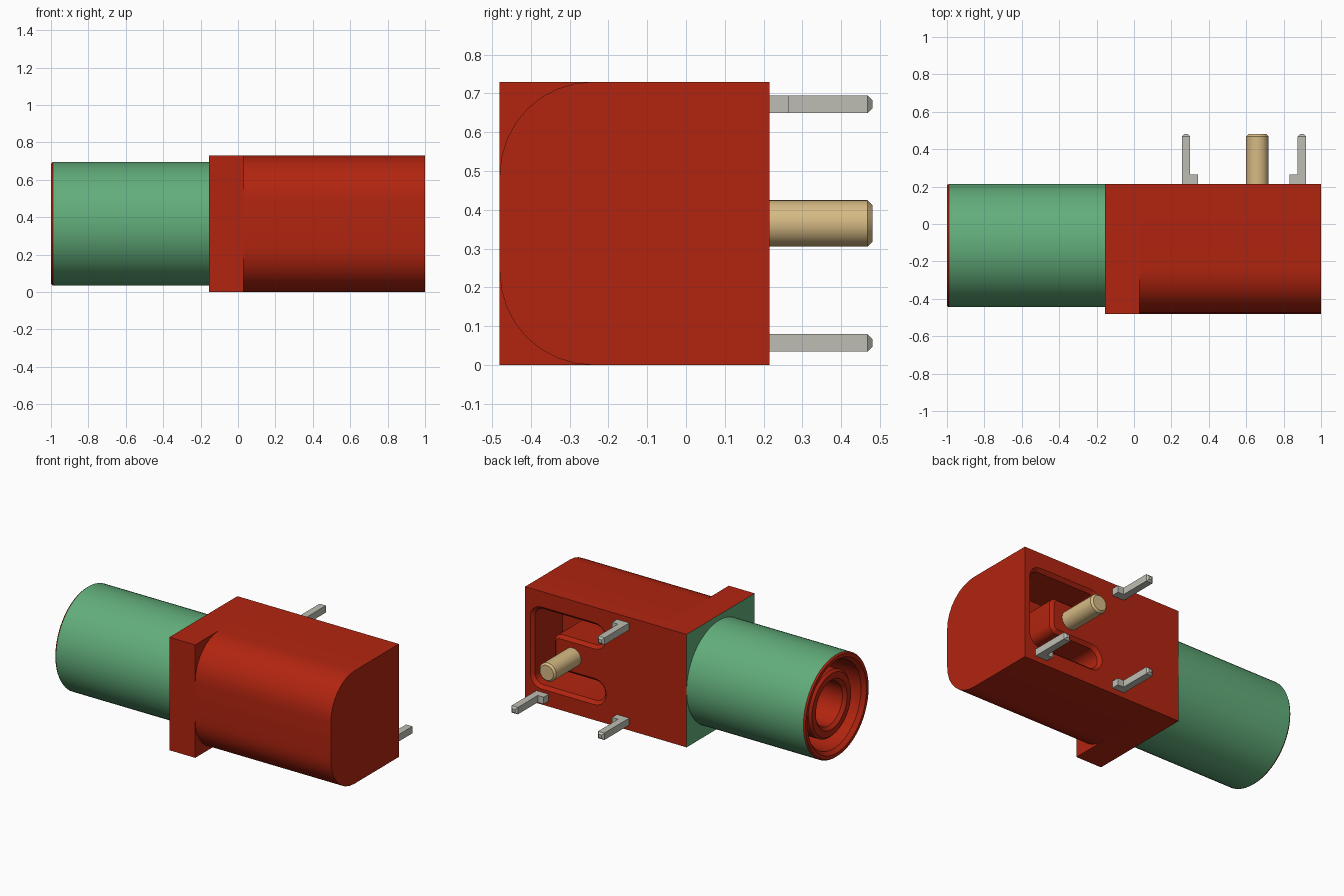
import bpy, bmesh, math
from mathutils import Vector

if "Cube" in bpy.data.objects:
    bpy.data.objects.remove(bpy.data.objects["Cube"], do_unlink=True)


def material(name, rgb):
    m = bpy.data.materials.new(name)
    m.use_nodes = True
    m.diffuse_color = (*rgb, 1)
    bsdf = next(n for n in m.node_tree.nodes if n.type == 'BSDF_PRINCIPLED')
    bsdf.inputs["Base Color"].default_value = (*rgb, 1)
    return m


RED = material("red plastic", (0.445, 0.018, 0.005))
GREEN = material("green coating", (0.122, 0.423, 0.198))
GREY = material("grey metal", (0.515, 0.515, 0.456))
GOLD = material("gold metal", (0.672, 0.491, 0.231))


def finish(name, bm, mats, rule=None):
    """Turn a bmesh into an object; rule gives the material slot of a face."""
    bmesh.ops.recalc_face_normals(bm, faces=bm.faces)
    if rule:
        for f in bm.faces:
            f.material_index = rule(f)
    me = bpy.data.meshes.new(name)
    bm.to_mesh(me)
    bm.free()
    for m in mats:
        me.materials.append(m)
    ob = bpy.data.objects.new(name, me)
    bpy.context.collection.objects.link(ob)
    return ob


def smooth(ob):
    bpy.ops.object.select_all(action='DESELECT')
    ob.select_set(True)
    bpy.context.view_layer.objects.active = ob
    bpy.ops.object.shade_smooth_by_angle(angle=math.radians(30))


def loft(name, rings, mats, rule=None):
    """Closed solid through rings of equal point count."""
    bm = bmesh.new()
    loops = [[bm.verts.new(p) for p in ring] for ring in rings]
    n = len(loops[0])
    for a, b in zip(loops, loops[1:]):
        for i in range(n):
            j = (i + 1) % n
            bm.faces.new((a[i], a[j], b[j], b[i]))
    bm.faces.new(loops[0])
    bm.faces.new(loops[-1])
    return finish(name, bm, mats, rule)


def lathe(name, profile, center, axis, mats, rule=None, steps=64):
    """Spin (distance along axis, radius) points; the radius starts along z."""
    bm = bmesh.new()
    axis, center = Vector(axis), Vector(center)
    vs = [bm.verts.new(center + axis * d + Vector((0, 0, r))) for d, r in profile]
    edges = [bm.edges.new(p) for p in zip(vs, vs[1:])]
    bmesh.ops.spin(bm, geom=vs + edges, cent=center, axis=axis,
                   angle=2 * math.pi, steps=steps)
    bmesh.ops.remove_doubles(bm, verts=bm.verts, dist=1e-5)
    ob = finish(name, bm, mats, rule)
    smooth(ob)
    return ob


def arc(cx, cy, r, a0, a1, n=8):
    angles = [math.radians(a0 + (a1 - a0) * i / n) for i in range(n + 1)]
    return [(cx + r * math.cos(a), cy + r * math.sin(a)) for a in angles]


def rect_xz(x0, x1, z0, z1, y):
    return [(x0, y, z0), (x1, y, z0), (x1, y, z1), (x0, y, z1)]


BACK, FRONT, TOP = 0.215, -0.48, 0.73
MID_Z = TOP / 2

# Main housing: rounded front edges, extruded along x
R = 0.24
section = ([(BACK, 0), (BACK, TOP)]
           + arc(FRONT + R, TOP - R, R, 90, 180)
           + arc(FRONT + R, R, R, 180, 270))
housing = loft("housing", [[(x, y, z) for y, z in section] for x in (0.03, 1.0)], [RED])


# U-shaped recess in the back, with a chamfered mouth
def recess_outline(o):
    return (arc(0.883, 0.18, 0.06 + o, -90, 0, 6)
            + arc(0.883, 0.55, 0.06 + o, 0, 90, 6)
            + arc(0.505, 0.545, 0.065 + o, 90, 270, 12)
            + arc(0.75, 0.43, 0.05 - o, 90, 0, 6)
            + arc(0.75, 0.30, 0.05 - o, 0, -90, 6)
            + arc(0.505, 0.185, 0.065 + o, 90, 270, 12))


cutter = loft("recess_cutter",
              [[(x, y, z) for x, z in recess_outline(o)]
               for y, o in ((-0.085, 0), (0.195, 0), (BACK, 0.02), (0.23, 0.035))],
              [RED])
cutter.hide_render = True
cut = housing.modifiers.new("recess", 'BOOLEAN')
cut.operation = 'DIFFERENCE'
cut.solver = 'EXACT'
cut.object = cutter
bpy.context.view_layer.objects.active = housing
bpy.ops.object.modifier_apply(modifier=cut.name)
bpy.data.objects.remove(cutter, do_unlink=True)
smooth(housing)

# Square flange, green on the barrel side
loft("flange", [rect_xz(-0.155, 0.03, 0, TOP, y) for y in (FRONT, BACK)],
     [RED, GREEN], lambda f: 1 if f.normal.x < -0.9 else 0)

# Barrel: green outside, red rim, socket and inner sleeve
AXIS_Y = -0.115


def barrel_rule(f):
    c = f.calc_center_median()
    r = math.hypot(c.y - AXIS_Y, c.z - MID_Z)
    return 1 if r > 0.327 and c.x > -0.99 else 0


lathe("barrel",
      [(-0.12, 0), (-0.12, 0.33), (-0.99, 0.33), (-1.0, 0.322), (-1.0, 0.30),
       (-0.975, 0.28), (-0.30, 0.28), (-0.30, 0.215), (-0.945, 0.215),
       (-0.96, 0.20), (-0.96, 0.16), (-0.94, 0.14), (-0.20, 0.14), (-0.20, 0)],
      (0, AXIS_Y, MID_Z), (1, 0, 0), [RED, GREEN], barrel_rule)

# Gold centre pin
lathe("centre_pin",
      [(0.18, 0), (0.18, 0.06), (0.468, 0.06), (0.48, 0.048), (0.48, 0)],
      (0.66, 0, MID_Z), (0, 1, 0), [GOLD], steps=32)

# Grey legs with chamfered tips, each with a small foot towards the middle
for name, x, z, s in (("upper_leg", 0.278, 0.672, 1),
                      ("lower_leg", 0.278, 0.057, 1),
                      ("outer_leg", 0.897, 0.057, -1)):
    h = 0.0225
    loft(name, [rect_xz(x - w, x + w, z - w, z + w, y)
                for y, w in ((0.18, h), (0.468, h), (0.48, h - 0.012))], [GREY])
    xa, xb = sorted((x + s * h, x + s * 0.065))
    loft(name + "_foot", [rect_xz(xa, xb, z - h, z + h, y) for y in (0.18, 0.265)], [GREY])
